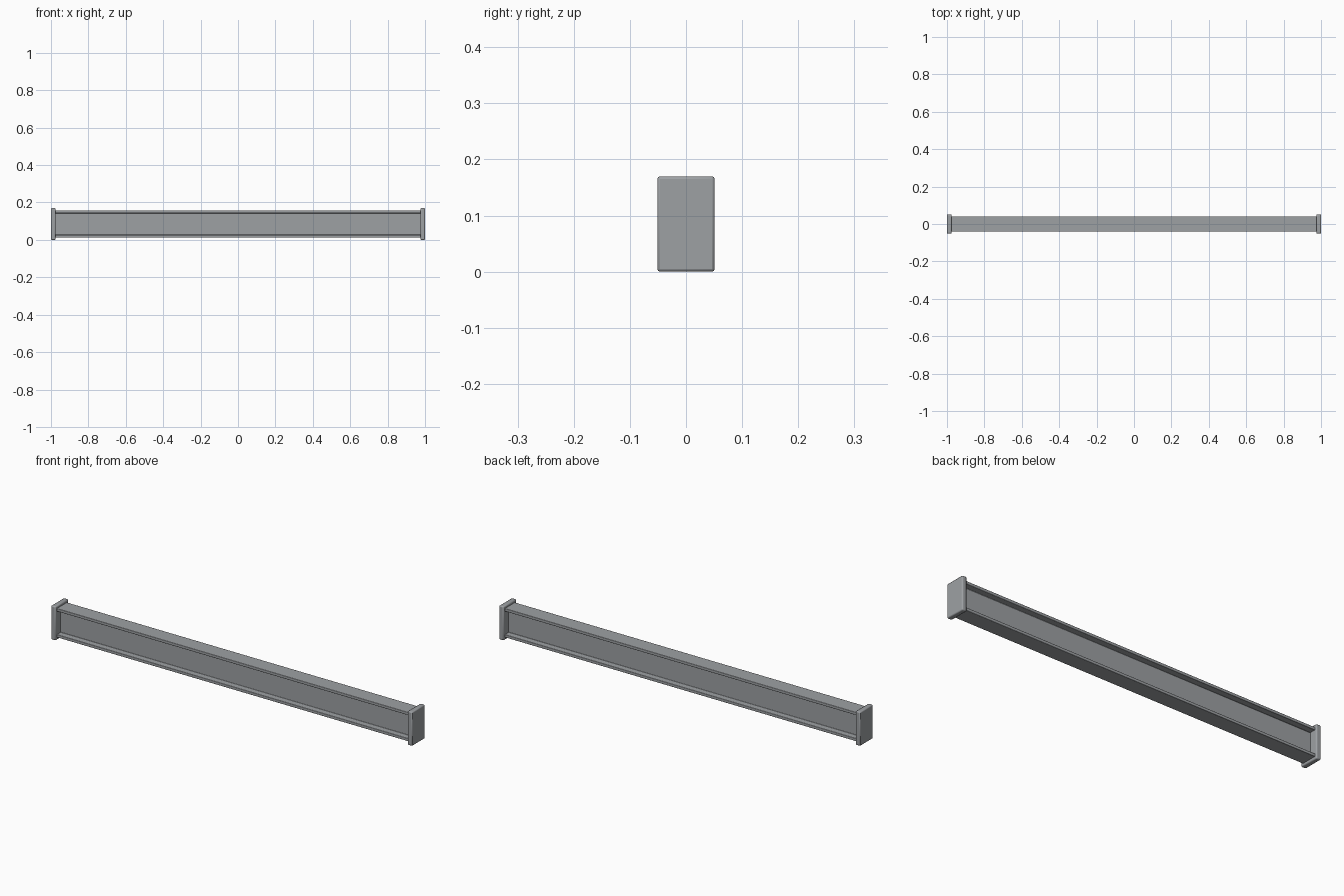
import bpy, bmesh

if "Cube" in bpy.data.objects:
    bpy.data.objects.remove(bpy.data.objects["Cube"])

MID = 0.085          # beam centre height

steel = bpy.data.materials.new("dark_steel")
steel.diffuse_color = (0.34, 0.355, 0.37, 1)
steel.use_nodes = True
steel.node_tree.nodes["Principled BSDF"].inputs["Base Color"].default_value = steel.diffuse_color


def finish(bm, name, bevel, segments=2):
    bmesh.ops.recalc_face_normals(bm, faces=bm.faces)
    mesh = bpy.data.meshes.new(name)
    bm.to_mesh(mesh)
    bm.free()
    mesh.materials.append(steel)
    obj = bpy.data.objects.new(name, mesh)
    bpy.context.collection.objects.link(obj)
    mod = obj.modifiers.new("Rounded edges", 'BEVEL')
    mod.width = bevel
    mod.segments = segments
    mod.limit_method = 'ANGLE'
    bpy.ops.object.select_all(action='DESELECT')
    obj.select_set(True)
    bpy.context.view_layer.objects.active = obj
    bpy.ops.object.shade_smooth_by_angle()
    return obj


# I-beam: half of the section, mirrored, then extruded along x
quarter = [(0.010, 0.058), (0.040, 0.058), (0.040, 0.0725)]
right = [(y, -z) for y, z in reversed(quarter)] + quarter
profile = right + [(-y, -z) for y, z in right]
bm = bmesh.new()
face = bm.faces.new([bm.verts.new((-0.978, y, z + MID)) for y, z in profile])
new = bmesh.ops.extrude_face_region(bm, geom=[face])["geom"]
bmesh.ops.translate(bm, vec=(1.956, 0, 0),
                    verts=[v for v in new if isinstance(v, bmesh.types.BMVert)])
finish(bm, "i_beam", 0.002)

# End plates
for side, label in ((-1, "left"), (1, "right")):
    bm = bmesh.new()
    bmesh.ops.create_cube(bm, size=1)
    bmesh.ops.scale(bm, vec=(0.025, 0.102, 0.17), verts=bm.verts)
    bmesh.ops.translate(bm, vec=(side * 0.9875, 0, MID), verts=bm.verts)
    finish(bm, label + "_end_plate", 0.005)
